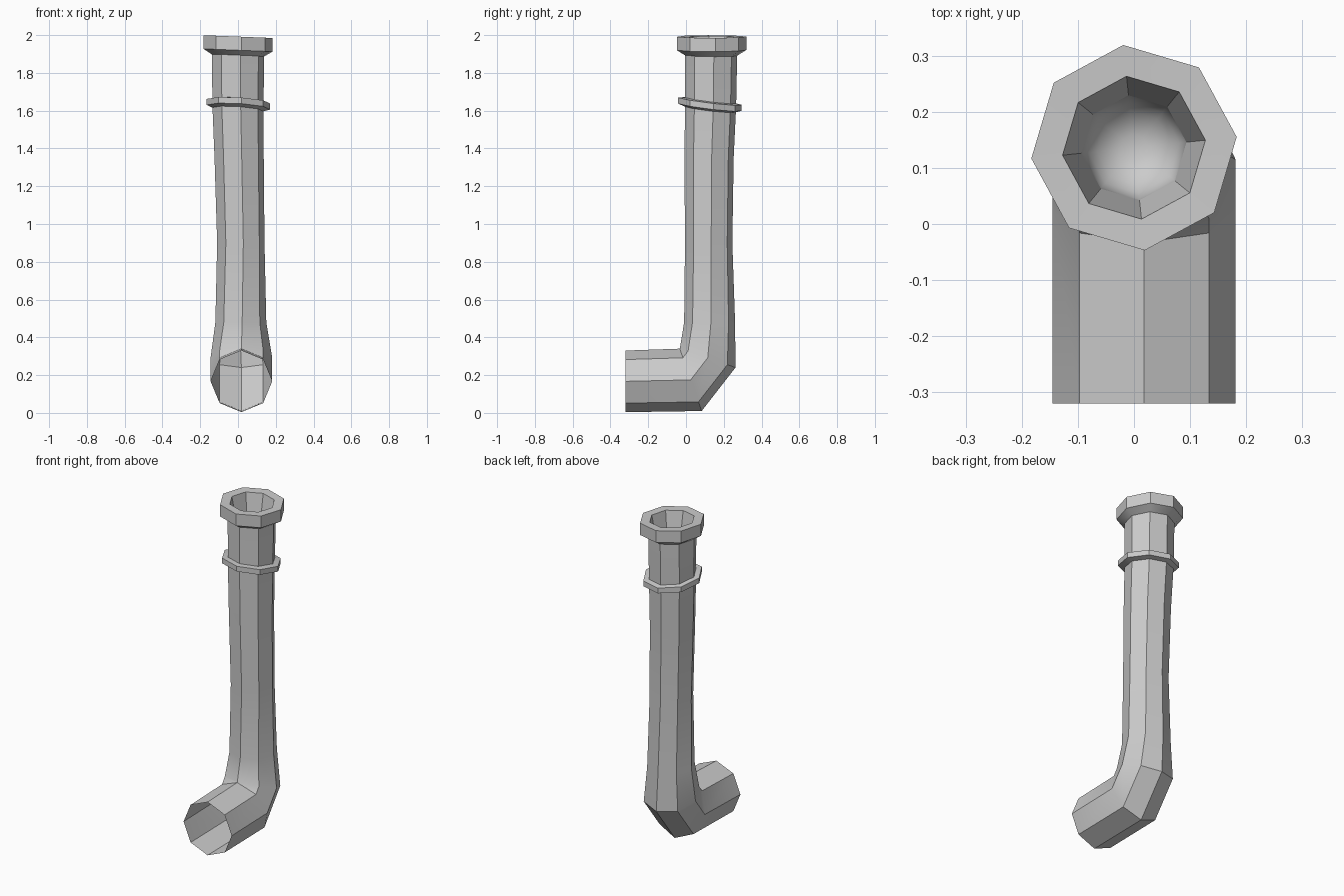
import bpy
import bmesh
from math import sin, cos, radians
from mathutils import Vector

SIDES = 8

cube = bpy.data.objects.get("Cube")
if cube:
    bpy.data.objects.remove(cube, do_unlink=True)

# Single grey material
grey = bpy.data.materials.new("pipe grey")
grey.use_nodes = True
GREY = (0.6, 0.6, 0.6, 1)
grey.diffuse_color = GREY
grey.node_tree.nodes["Principled BSDF"].inputs["Base Color"].default_value = GREY


def ring(centre, rx, inner, turn=0, tilt=(0, 0)):
    """Octagon spanned by the x axis and a vector towards the inside of the bend."""
    centre, inner = Vector(centre), Vector(inner)
    points = []
    for i in range(SIDES):
        a = radians(360 * i / SIDES + turn)
        p = centre + Vector((rx * cos(a), 0, 0)) + inner * sin(a)
        p.z += tilt[0] * (p.x - centre.x) + tilt[1] * (p.y - centre.y)
        points.append(p)
    return points


def flat_ring(x, y, z, r, turn=-6, tilt=(0, 0)):
    return ring((x, y, z), r, (0, -r, 0), turn, tilt)


def loft(name, rings, loop=False, cap=False):
    """Skin a row of octagons; optionally join the ends or close the last one."""
    bm = bmesh.new()
    rows = [[bm.verts.new(p) for p in points] for points in rings]
    pairs = list(zip(rows, rows[1:]))
    if loop:
        pairs.append((rows[-1], rows[0]))
    for low, high in pairs:
        for i in range(SIDES):
            j = (i + 1) % SIDES
            bm.faces.new((low[i], low[j], high[j], high[i]))
    if cap:
        bm.faces.new(rows[-1])
    mesh = bpy.data.meshes.new(name)
    bm.to_mesh(mesh)
    if loop:
        bmesh.ops.recalc_face_normals(bm, faces=bm.faces)
        bm.to_mesh(mesh)
    else:
        mesh.flip_normals()
    bm.free()
    mesh.materials.append(grey)
    obj = bpy.data.objects.new(name, mesh)
    bpy.context.collection.objects.link(obj)
    bpy.ops.object.select_all(action="DESELECT")
    obj.select_set(True)
    bpy.context.view_layer.objects.active = obj
    bpy.ops.object.shade_smooth_by_angle(angle=radians(30))
    return obj


# Open spout, elbow and slightly wavy upright pipe
loft("pipe", [
    ring((0.018, -0.32, 0.167), 0.163, (0, 0, 0.163)),
    ring((0.018, 0.025, 0.175), 0.163, (0, -0.058, 0.165)),
    ring((0.018, 0.115, 0.292), 0.163, (0, -0.147, 0.052)),
    flat_ring(0.015, 0.125, 0.48, 0.135, -3),
    flat_ring(0.015, 0.12, 0.9, 0.126, -6),
    flat_ring(0.006, 0.122, 1.35, 0.131, -6),
    flat_ring(0, 0.13, 1.62, 0.136),
    flat_ring(0, 0.133, 1.91, 0.139),
])

# Tilted band around the upright
BAND = (-0.06, -0.12)
loft("band", [flat_ring(0.002, 0.127, z, r, tilt=BAND) for z, r in (
    (1.605, 0.13), (1.618, 0.169), (1.65, 0.169), (1.655, 0.13))], loop=True)

# Flared collar and the funnel inside it
RIM = (-0.04, 0)
loft("collar", [flat_ring(0, 0.136, z, r, tilt=RIM) for z, r in (
    (1.89, 0.136), (1.92, 0.184), (1.992, 0.184), (1.99, 0.128), (1.82, 0.094))])

# Smooth bowl closing the funnel
bowl = loft("funnel_bowl", [flat_ring(0, 0.136, 1.82 - 0.09 * sin(a), 0.094 * cos(a), tilt=RIM)
                            for a in (radians(15 * k) for k in range(6))], cap=True)
bowl.data.attributes.remove(bowl.data.attributes["sharp_edge"]) if "sharp_edge" in bowl.data.attributes else None
